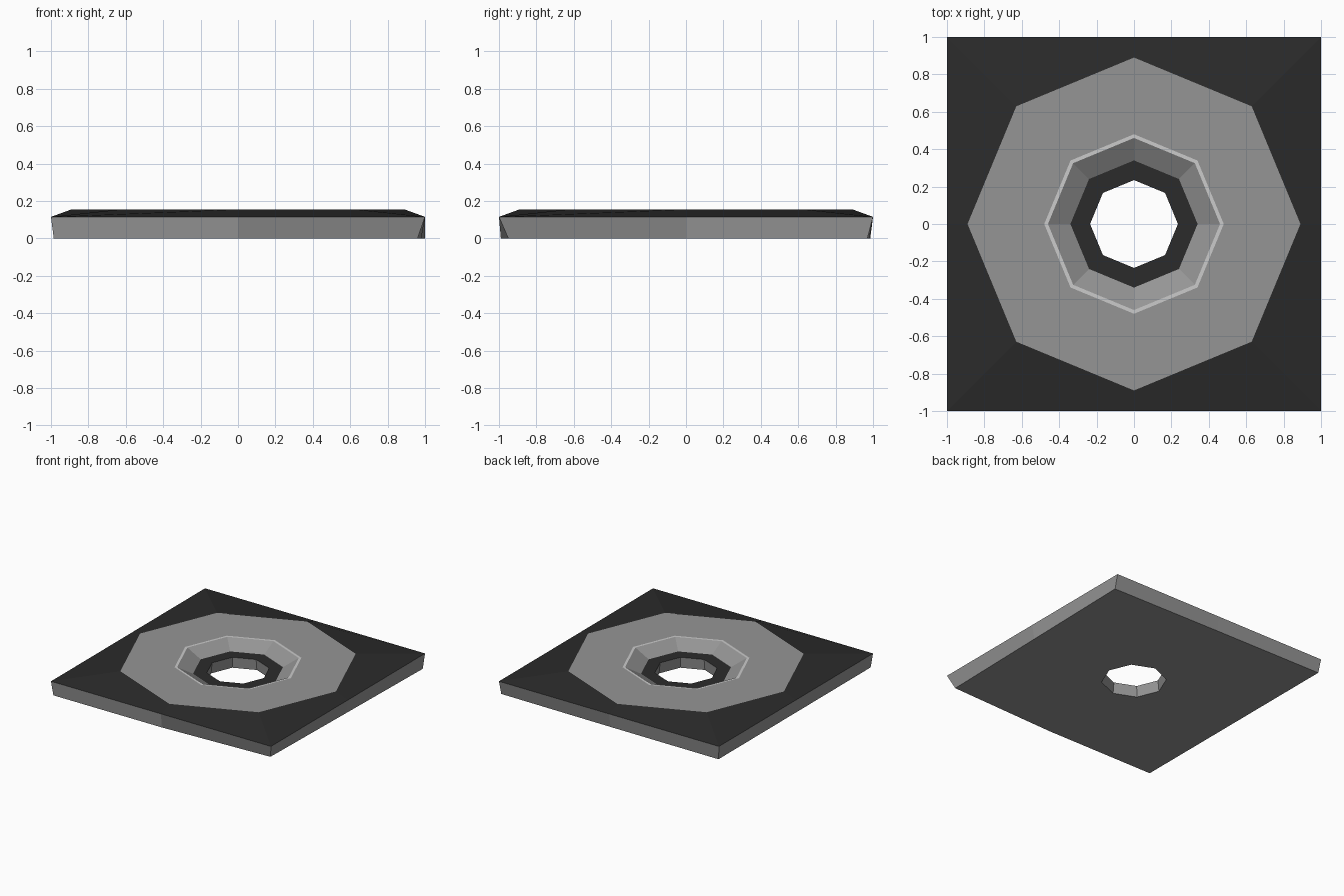
import bpy, bmesh, math

if "Cube" in bpy.data.objects:
    bpy.data.objects.remove(bpy.data.objects["Cube"])


def material(name, v):
    m = bpy.data.materials.new(name)
    m.diffuse_color = (v, v, v, 1)
    m.use_nodes = True
    m.node_tree.nodes["Principled BSDF"].inputs["Base Color"].default_value = m.diffuse_color
    return m


def octagon(r, z):
    return [(r * math.cos(k * math.pi / 4), r * math.sin(k * math.pi / 4), z) for k in range(8)]


def square(z):
    return [(round(math.cos(k * math.pi / 4)), round(math.sin(k * math.pi / 4)), z) for k in range(8)]


GREY, DARK, LIGHT = 0, 1, 2
mats = [material("mid_grey", 0.3), material("dark", 0.024), material("light_grey", 0.8)]

# Slightly uneven underside outline, starting at the +x edge midpoint
base = [(x, y, 0) for x, y in ((0.98, 0), (1, 0.97), (0, 0.98), (-0.985, 0.985),
                               (-0.985, 0), (-0.985, -0.99), (0, -0.99), (0.96, -0.95))]

# Each loop with the colour of the band that follows it
loops = [
    (base, GREY),                   # outer side walls
    (square(0.115), DARK),          # sloping border
    (octagon(0.89, 0.155), GREY),   # flat raised octagon
    (octagon(0.48, 0.155), LIGHT),  # thin bright trim
    (octagon(0.46, 0.155), GREY),   # funnel into the recess
    (octagon(0.34, 0.09), DARK),    # recessed ledge
    (octagon(0.235, 0.09), GREY),   # hole wall
    (octagon(0.245, 0), GREY),      # underside
]

bm = bmesh.new()
rings = [[bm.verts.new(p) for p in pts] for pts, _ in loops]
for i, (_, colour) in enumerate(loops):
    a, b = rings[i], rings[(i + 1) % len(rings)]
    for k in range(8):
        n = (k + 1) % 8
        f = bm.faces.new((a[k], a[n], b[n], b[k]))
        f.material_index = colour
bmesh.ops.recalc_face_normals(bm, faces=bm.faces)

mesh = bpy.data.meshes.new("holed_plate")
bm.to_mesh(mesh)
bm.free()
for m in mats:
    mesh.materials.append(m)
plate = bpy.data.objects.new("holed_plate", mesh)
bpy.context.collection.objects.link(plate)
